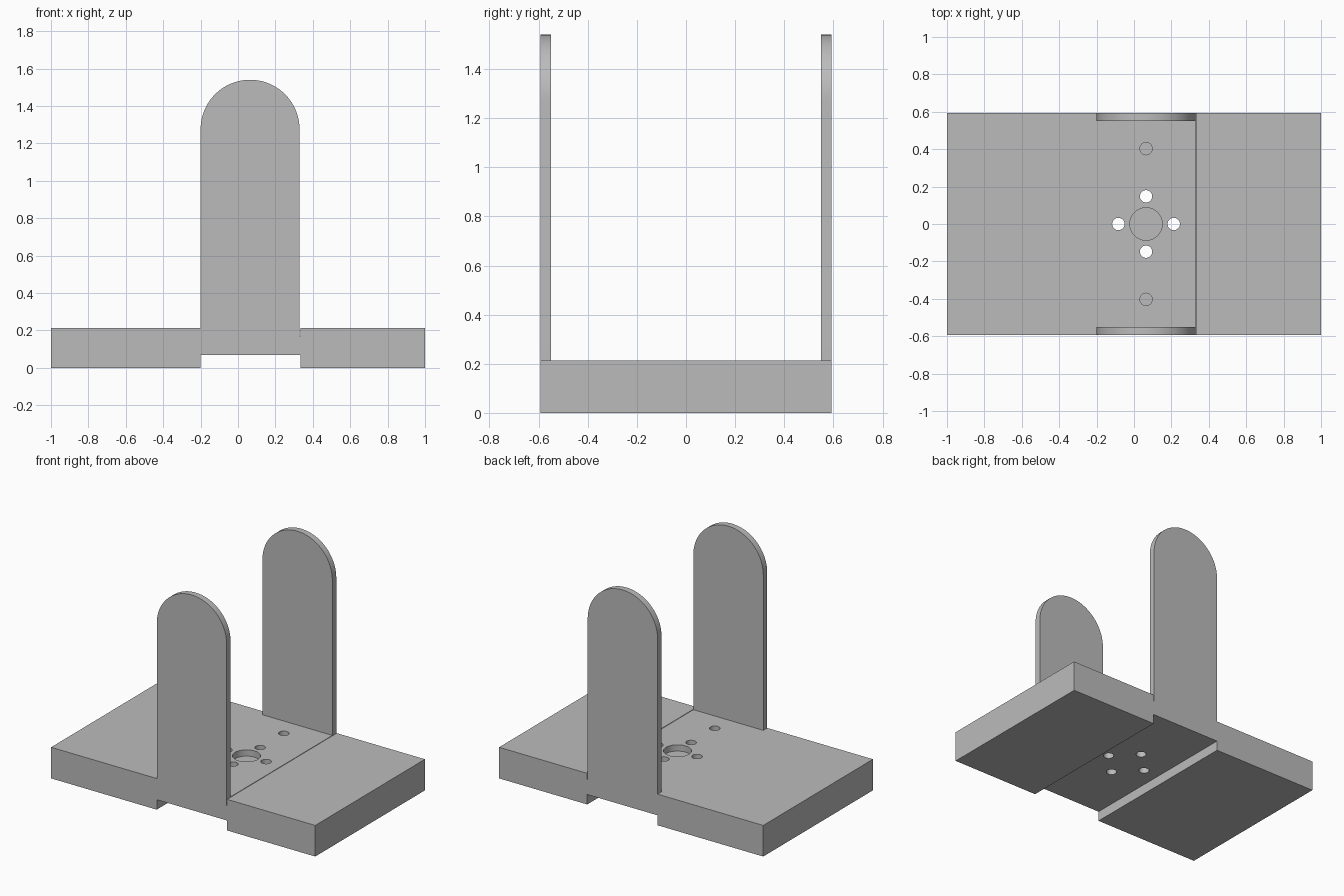
import bpy
import bmesh
import math
from mathutils import Vector

if "Cube" in bpy.data.objects:
    bpy.data.objects.remove(bpy.data.objects["Cube"], do_unlink=True)

grey = bpy.data.materials.new("plain grey")
grey.use_nodes = True
colour = (0.5, 0.5, 0.5, 1)
grey.diffuse_color = colour
grey.node_tree.nodes["Principled BSDF"].inputs["Base Color"].default_value = colour

HALF_DEPTH = 0.593
THICK = 0.043            # upright thickness
LEFT, RIGHT = -0.2, 0.329
SLOT_END = 0.333         # far wall of the thin slot
MID = (LEFT + RIGHT) / 2
RADIUS = (RIGHT - LEFT) / 2
TOP = 0.213
CHANNEL = 0.068          # height of the underside channel
POCKET = 0.043           # depth of slot and blind holes
ARC_Z = 1.54 - RADIUS


def extrude(name, outline, direction):
    """Solid made by sweeping a closed outline along a direction."""
    bm = bmesh.new()
    face = bm.faces.new([bm.verts.new(p) for p in outline])
    swept = bmesh.ops.extrude_face_region(bm, geom=[face])["geom"]
    verts = [v for v in swept if isinstance(v, bmesh.types.BMVert)]
    bmesh.ops.translate(bm, verts=verts, vec=Vector(direction))
    bmesh.ops.recalc_face_normals(bm, faces=bm.faces)
    mesh = bpy.data.meshes.new(name)
    bm.to_mesh(mesh)
    bm.free()
    mesh.materials.append(grey)
    obj = bpy.data.objects.new(name, mesh)
    bpy.context.scene.collection.objects.link(obj)
    return obj


def combine(target, other, operation):
    """Apply a boolean and remove the helper."""
    other.hide_render = True
    mod = target.modifiers.new(operation, "BOOLEAN")
    mod.operation, mod.solver, mod.object = operation, "EXACT", other
    bpy.context.view_layer.objects.active = target
    bpy.ops.object.modifier_apply(modifier=mod.name)
    bpy.data.objects.remove(other, do_unlink=True)


def drill(target, x, y, radius, bottom):
    ring = [math.tau * i / 40 for i in range(40)]
    outline = [(x + radius * math.cos(a), y + radius * math.sin(a), bottom) for a in ring]
    combine(target, extrude("hole_cutter", outline, (0, 0, 0.5)), "DIFFERENCE")


# Base plate: side profile with underside channel and narrow top slot
profile = [(-1, 0), (LEFT, 0), (LEFT, CHANNEL), (SLOT_END, CHANNEL), (SLOT_END, 0),
           (1, 0), (1, TOP), (SLOT_END, TOP), (SLOT_END, TOP - POCKET),
           (RIGHT, TOP - POCKET), (RIGHT, TOP), (-1, TOP)]
bracket = extrude("bracket", [(x, -HALF_DEPTH, z) for x, z in profile],
                  (0, 2 * HALF_DEPTH, 0))

# Two round-topped uprights, flush with the front and back edges
arc = [math.pi * i / 48 for i in range(49)]
tongue = [(LEFT, TOP - 0.02), (RIGHT, TOP - 0.02)]
tongue += [(MID + RADIUS * math.cos(a), ARC_Z + RADIUS * math.sin(a)) for a in arc]
for y in (-HALF_DEPTH, HALF_DEPTH - THICK):
    upright = extrude("upright", [(x, y, z) for x, z in tongue], (0, THICK, 0))
    combine(bracket, upright, "UNION")

# Centre pocket, four through holes and two blind holes
drill(bracket, MID, 0, 0.087, TOP - POCKET)
for sign in (-1, 1):
    drill(bracket, MID + sign * 0.148, 0, 0.033, -0.1)
    drill(bracket, MID, sign * 0.148, 0.033, -0.1)
    drill(bracket, MID, sign * 0.403, 0.033, TOP - POCKET)

bpy.ops.object.select_all(action="DESELECT")
bracket.select_set(True)
bpy.context.view_layer.objects.active = bracket
bpy.ops.object.shade_smooth_by_angle(angle=math.radians(30))
